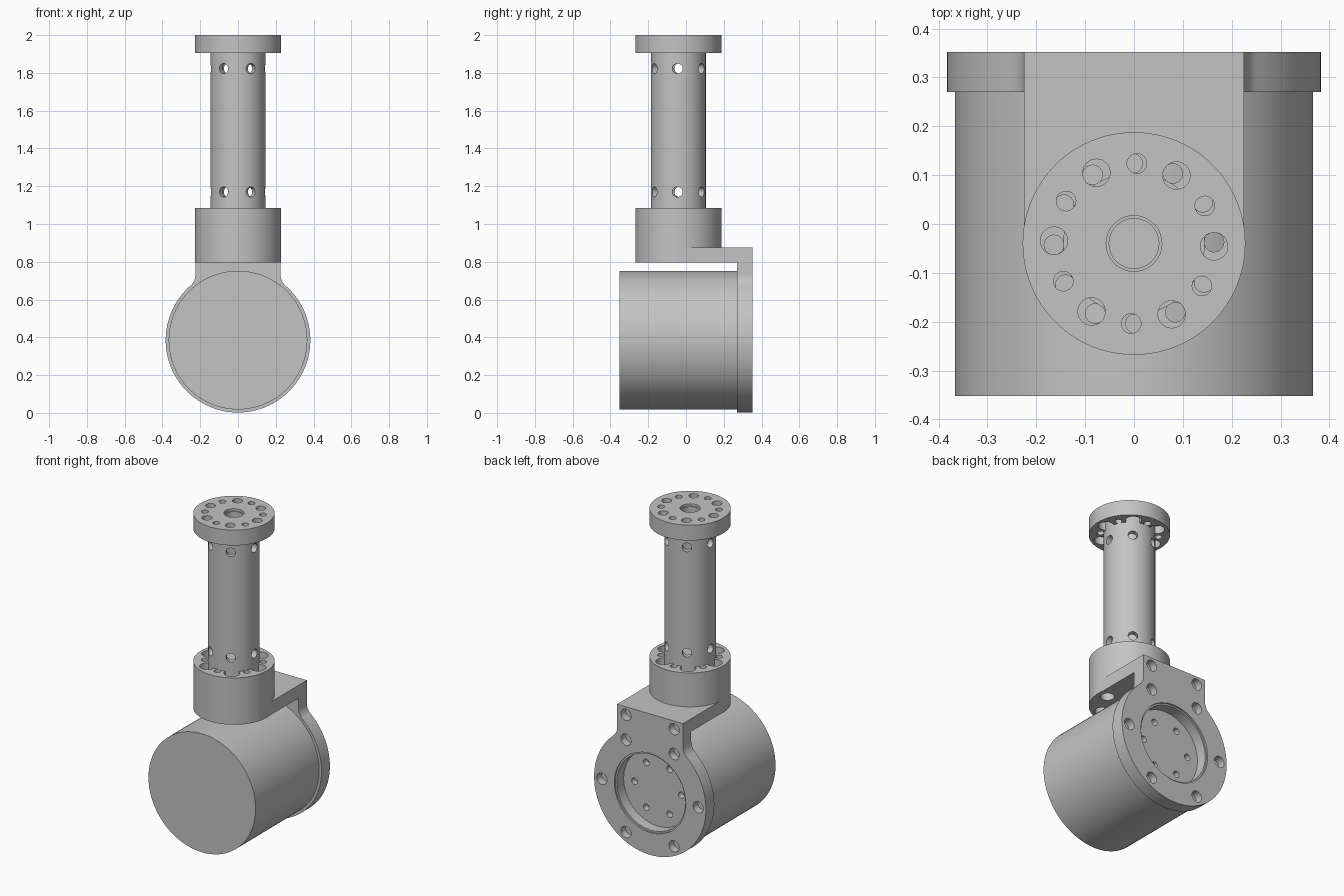
import bpy
import bmesh
from math import sin, cos, pi, radians, atan2, sqrt
from mathutils import Matrix, Vector

cube = bpy.data.objects.get("Cube")
if cube:
    bpy.data.objects.remove(cube, do_unlink=True)

grey = bpy.data.materials.new("machined_grey")
grey.use_nodes = True
grey.diffuse_color = (0.55, 0.55, 0.55, 1)
grey.node_tree.nodes["Principled BSDF"].inputs["Base Color"].default_value = (0.55, 0.55, 0.55, 1)

AXIS_Y = -0.04    # mast axis position
DRUM_Z = 0.385    # drum axis height
NECK = 0.225      # half width of bracket neck


def finish(name, bm):
    bmesh.ops.recalc_face_normals(bm, faces=bm.faces)
    mesh = bpy.data.meshes.new(name)
    bm.to_mesh(mesh)
    bm.free()
    mesh.materials.append(grey)
    obj = bpy.data.objects.new(name, mesh)
    bpy.context.collection.objects.link(obj)
    return obj


def add_rod(bm, start, end, radius, sides=32):
    """Cylinder between two points."""
    start, end = Vector(start), Vector(end)
    d = end - start
    turn = d.to_track_quat('Z', 'Y').to_matrix().to_4x4()
    bmesh.ops.create_cone(bm, cap_ends=True, segments=sides, radius1=radius, radius2=radius,
                          depth=d.length, matrix=Matrix.Translation((start + end) / 2) @ turn)


def rods(name, items, sides=32):
    bm = bmesh.new()
    for start, end, radius in items:
        add_rod(bm, start, end, radius, sides)
    return finish(name, bm)


def upright(radius, z0, z1):
    return ((0, AXIS_Y, z0), (0, AXIS_Y, z1), radius)


def level(x, z, radius, y0, y1):
    return ((x, y0, z), (x, y1, z), radius)


def bolt_ring(radius, z0, z1, phase, circle=0.164):
    """Six upright rods around the mast axis."""
    out = []
    for k in range(6):
        a = radians(phase + 60 * k)
        x, y = circle * cos(a), AXIS_Y + circle * sin(a)
        out.append(((x, y, z0), (x, y, z1), radius))
    return out


def combine(obj, other, operation='DIFFERENCE'):
    mod = obj.modifiers.new("cut", 'BOOLEAN')
    mod.operation = operation
    mod.solver = 'EXACT'
    mod.object = other
    bpy.context.view_layer.objects.active = obj
    bpy.ops.object.modifier_apply(modifier=mod.name)
    bpy.data.objects.remove(other, do_unlink=True)


def drill(obj, *groups):
    for group in groups:
        combine(obj, rods("cutter", group))


# Drum, with small screw holes in its rear face
drum = rods("motor_drum", [level(0, DRUM_Z, 0.367, -0.352, 0.275)], 96)
drill(drum, [level(0.16 * cos(k * pi / 3), DRUM_Z + 0.16 * sin(k * pi / 3), 0.02, 0.235, 0.3)
             for k in range(6)])

# Rear plate: round disc flowing through fillets into a square neck
R, F = 0.383, 0.08
fx = NECK + F
fz = sqrt((R + F) ** 2 - fx ** 2)
join = atan2(fz, fx)
right = [(R * cos(t), R * sin(t)) for t in
         [-pi / 2 + (join + pi / 2) * i / 40 for i in range(41)]]
right += [(fx + F * cos(t), fz + F * sin(t)) for t in
          [pi + join - join * i / 10 for i in range(1, 11)]]
right.append((NECK, 0.875 - DRUM_Z))
outline = right + [(-x, z) for x, z in reversed(right[1:])]
bm = bmesh.new()
face = bm.faces.new([bm.verts.new((x, 0.27, z + DRUM_Z)) for x, z in outline])
moved = bmesh.ops.extrude_face_region(bm, geom=[face])
bmesh.ops.translate(bm, vec=(0, 0.082, 0),
                    verts=[v for v in moved["geom"] if isinstance(v, bmesh.types.BMVert)])
plate = finish("rear_plate", bm)
spots = [(0.33 * cos(k * pi / 3), DRUM_Z + 0.33 * sin(k * pi / 3)) for k in range(6)]
spots += [(s * 0.165, 0.825) for s in (-1, 1)]
drill(plate,
      [level(0, DRUM_Z, 0.235, 0.2, 0.4)],
      [level(0, DRUM_Z, 0.245, 0.342, 0.4)],
      [level(x, z, 0.035, 0.305, 0.4) for x, z in spots])

# Hub joined to the shelf that reaches back to the plate
hub = rods("hub_and_shelf", [upright(0.228, 0.795, 1.085)], 96)
bm = bmesh.new()
bmesh.ops.create_cube(bm, size=1, matrix=Matrix.Translation((0, 0.115, 0.835))
                      @ Matrix.Diagonal((NECK * 2, 0.31, 0.08, 1)))
combine(hub, finish("shelf", bm), 'UNION')
drill(hub,
      bolt_ring(0.02, 0.7, 1.2, 1),
      bolt_ring(0.045, 1.01, 1.2, 1),
      bolt_ring(0.04, 0.7, 0.87, 1),
      bolt_ring(0.02, 1.0, 1.2, 31))

# Hollow mast with rings of radial holes near both ends
mast = rods("mast_tube", [upright(0.145, 1.0, 1.96)], 64)
radial = []
for z in (1.17, 1.823):
    for k in range(6):
        a = radians(-2 + 60 * k)
        radial.append(((0.08 * cos(a), AXIS_Y + 0.08 * sin(a), z),
                       (0.2 * cos(a), AXIS_Y + 0.2 * sin(a), z), 0.027))
drill(mast, [upright(0.112, 0.9, 2.1)], radial)

# Top flange with bore and bolt holes, pocketed underneath
flange = rods("top_flange", [upright(0.228, 1.905, 2.0)], 96)
drill(flange,
      [upright(0.051, 1.8, 2.1)],
      [upright(0.057, 1.985, 2.1)],
      bolt_ring(0.028, 1.8, 2.1, -2),
      bolt_ring(0.045, 1.8, 1.955, -2),
      bolt_ring(0.02, 1.8, 2.1, 28))

# Smooth round walls while keeping machined edges crisp
for obj in (drum, plate, hub, mast, flange):
    bpy.ops.object.select_all(action='DESELECT')
    obj.select_set(True)
    bpy.context.view_layer.objects.active = obj
    bpy.ops.object.shade_smooth_by_angle(angle=radians(30))
